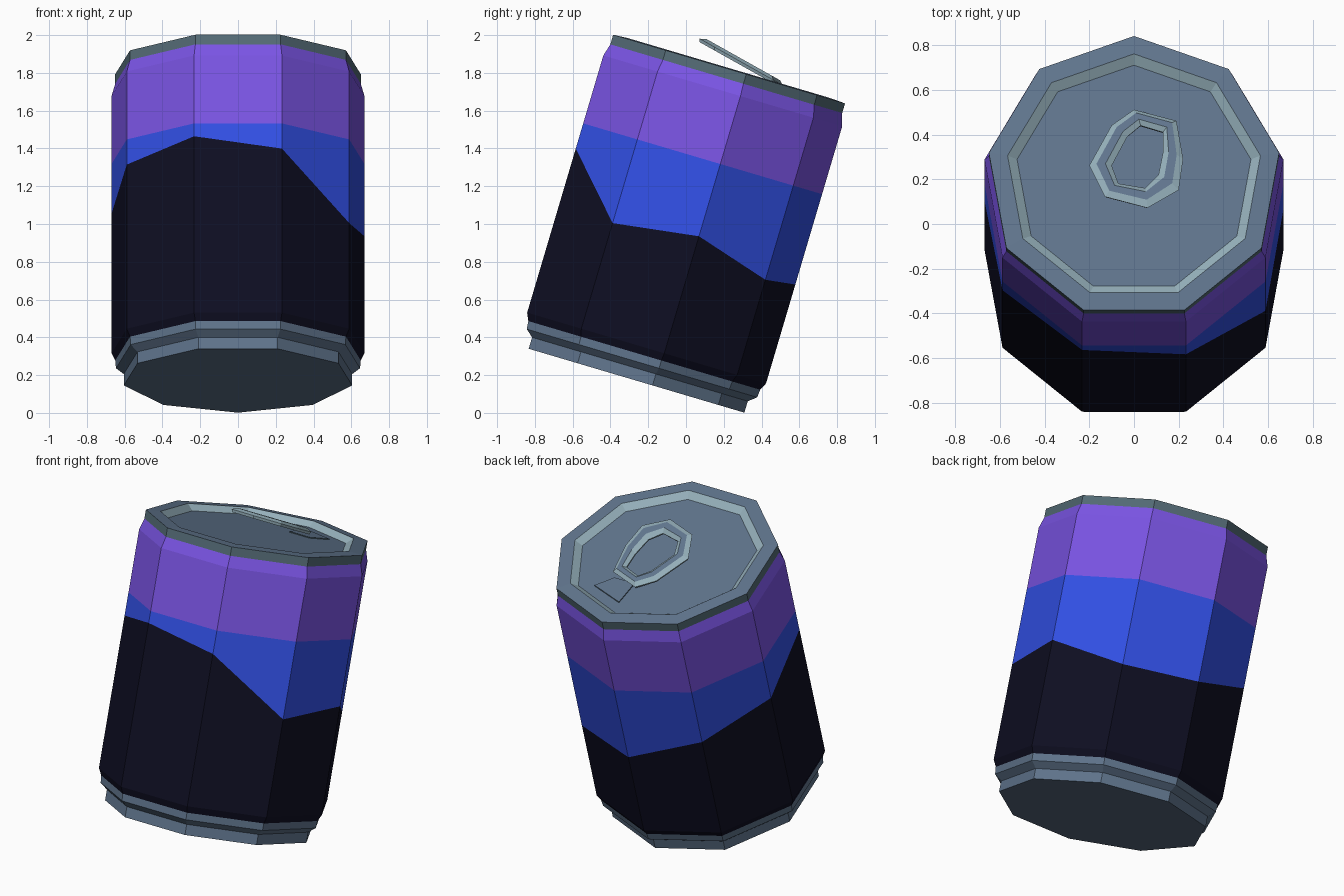
import bpy, bmesh, math
from mathutils import Vector, Matrix

if "Cube" in bpy.data.objects:
    bpy.data.objects.remove(bpy.data.objects["Cube"])

SIDES = 9
# Leaning can: local axis shift followed by a tilt backwards
TILT = Matrix.Rotation(math.radians(-16.5), 4, 'X') @ Matrix.Translation((0, -0.318, 0))


def mat(name, rgb):
    m = bpy.data.materials.new(name)
    lin = [((c / 255 + 0.055) / 1.055) ** 2.4 if c > 10 else c / 255 / 12.92 for c in rgb]
    m.diffuse_color = (*lin, 1)
    m.use_nodes = True
    m.node_tree.nodes["Principled BSDF"].inputs["Base Color"].default_value = m.diffuse_color
    return m


black = mat("midnight", (14, 14, 34))
blue = mat("blue", (50, 80, 230))
purple = mat("purple", (122, 84, 228))
steel = mat("steel", (96, 117, 141))
rim = mat("rim_grey", (84, 107, 118))
light = mat("light_steel", (152, 179, 190))


def ring(r, w):
    """Nine points at radius r; w is one height or a height per corner."""
    pts = []
    for k in range(SIDES):
        a = math.radians(360 / SIDES * k)
        h = w[k] if isinstance(w, list) else w
        pts.append(TILT @ Vector((math.sin(a) * r, math.cos(a) * r, h)))
    return pts


def loft(name, rings, mats, band_mats, cap_start=None, cap_end=None, closed=False):
    """Skin a list of point rings, one material index per band."""
    bm = bmesh.new()
    vr = [[bm.verts.new(p) for p in r] for r in rings]
    pairs = list(zip(vr, vr[1:]))
    if closed:
        pairs.append((vr[-1], vr[0]))
    for (lo, hi), mi in zip(pairs, band_mats):
        n = len(lo)
        for i in range(n):
            j = (i + 1) % n
            bm.faces.new((lo[i], lo[j], hi[j], hi[i])).material_index = mi
    if cap_start is not None:
        bm.faces.new(vr[0]).material_index = cap_start
    if cap_end is not None:
        bm.faces.new(vr[-1]).material_index = cap_end
    bmesh.ops.recalc_face_normals(bm, faces=bm.faces)
    me = bpy.data.meshes.new(name)
    bm.to_mesh(me)
    bm.free()
    for m in mats:
        me.materials.append(m)
    ob = bpy.data.objects.new(name, me)
    bpy.context.collection.objects.link(ob)
    return ob


# Whole can: stepped base, painted wall with a jagged colour line, rim and sunken lid
jagged = [0.816, 0.795, 0.916, 0.853, 1.176, 1.244, 1.176, 1.04, 0.945]
profile = [
    (0.614, 0.089), (0.614, 0.152), (0.656, 0.186), (0.66, 0.229),   # base
    (0.68, 0.27), (0.68, jagged), (0.68, 1.315), (0.68, 1.69),       # wall
    (0.66, 1.757), (0.66, 1.81), (0.575, 1.815), (0.532, 1.782),     # rim
]
S, K, B, P, R, L = range(6)
loft("can", [ring(r, w) for r, w in profile],
     [steel, black, blue, purple, rim, light],
     [S, S, S, K, K, B, P, P, R, S, L], cap_start=S, cap_end=S)

# Pull tab: lifted ring between an outer outline and a hole outline
outer = [(0, .52), (.19, .47), (.22, .3), (.2, .16), (.06, .08), (-.13, .13), (-.2, .27), (-.1, .45)]
hole = [(.03, .45), (.13, .42), (.13, .33), (.11, .23), (.05, .17), (-.07, .19), (-.1, .27), (-.03, .4)]
up = Vector((0, 0.49, 0.87))


def tab_ring(t, off):
    pts = []
    for a, b in zip(outer, hole):
        x, y = a[0] + (b[0] - a[0]) * t, a[1] + (b[1] - a[1]) * t
        pts.append(Vector((x, y, 1.995 - (y - 0.08) * 0.56)) + up * off)
    return pts


tab_profile = [(0.08, -0.032), (0, -0.016), (0.32, 0), (0.72, 0), (1, -0.018), (0.95, -0.032)]
loft("pull_tab", [tab_ring(t, o) for t, o in tab_profile], [light, steel],
     [0, 0, 1, 0, 0, 0], closed=True)

# Mouth panel: thin plate on the lid, partly under the tab
slope = math.tan(math.radians(16.5))
mouth = [(.03, .63), (.25, .56), (.18, .46), (.04, .46)]


def mouth_ring(h):
    base = 1.782 / math.cos(math.radians(16.5))
    return [Vector((x, y, base - y * slope + h)) for x, y in mouth]


loft("mouth_panel", [mouth_ring(0.0), mouth_ring(0.006)], [steel, rim], [1], cap_end=0)
